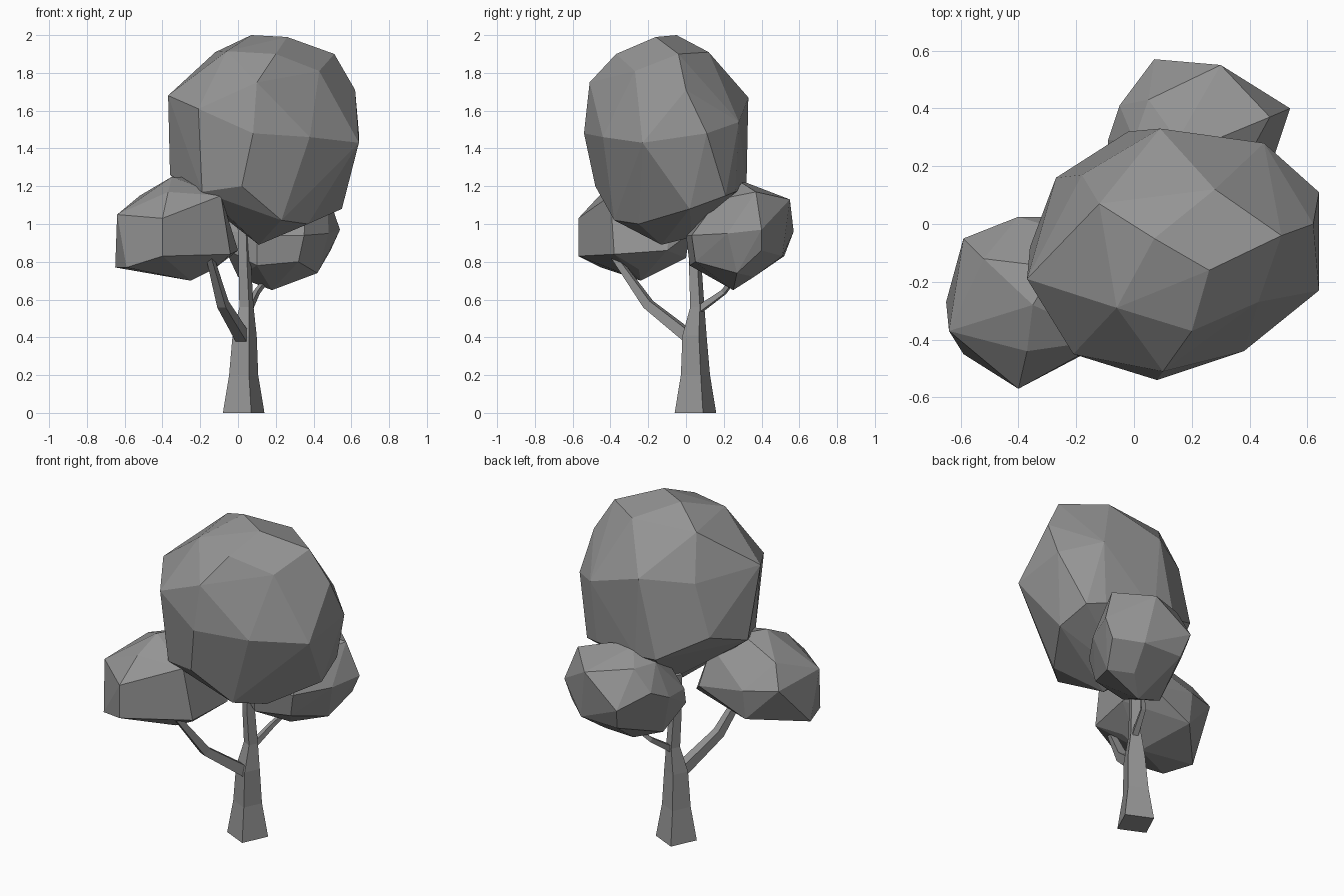
import bpy
import bmesh
import math
from mathutils import Vector

default_cube = bpy.data.objects.get("Cube")
if default_cube:
    bpy.data.objects.remove(default_cube, do_unlink=True)


def make_material(name, colour):
    material = bpy.data.materials.new(name)
    material.use_nodes = True
    material.diffuse_color = colour
    shader = next(n for n in material.node_tree.nodes if n.type == "BSDF_PRINCIPLED")
    shader.inputs["Base Color"].default_value = colour
    shader.inputs["Roughness"].default_value = 0.9
    return material


grey = make_material("plain grey", (0.3, 0.3, 0.3, 1))


def finish(name, bm):
    """Turn a bmesh into a flat shaded object."""
    bmesh.ops.recalc_face_normals(bm, faces=bm.faces)
    mesh = bpy.data.meshes.new(name)
    bm.to_mesh(mesh)
    bm.free()
    mesh.materials.append(grey)
    obj = bpy.data.objects.new(name, mesh)
    bpy.context.collection.objects.link(obj)
    return obj


def limb(name, path, turn=20, sides=4):
    """Loft a tapering four-sided limb along (x, y, z, radius) stations."""
    bm = bmesh.new()
    direction = Vector(path[-1][:3]) - Vector(path[0][:3])
    rotation = direction.to_track_quat("Z", "Y")
    loops = []
    for x, y, z, radius in path:
        loop = []
        for i in range(sides):
            angle = math.radians(turn) + math.tau * i / sides
            offset = Vector((math.cos(angle), math.sin(angle), 0)) * radius
            loop.append(bm.verts.new(Vector((x, y, z)) + rotation @ offset))
        loops.append(loop)
    for lower, upper in zip(loops, loops[1:]):
        for i in range(sides):
            j = (i + 1) % sides
            bm.faces.new((lower[i], lower[j], upper[j], upper[i]))
    bm.faces.new(loops[0])
    bm.faces.new(loops[-1])
    return finish(name, bm)


def foliage(name, *tiers):
    """Wrap a faceted skin around a few tiers of corners, listed top to bottom."""
    bm = bmesh.new()
    for tier in tiers:
        for corner in tier:
            bm.verts.new(corner)
    hull = bmesh.ops.convex_hull(bm, input=bm.verts)
    loose = {v for v in hull["geom_interior"] + hull["geom_unused"]
             if isinstance(v, bmesh.types.BMVert)}
    bmesh.ops.delete(bm, geom=list(loose), context="VERTS")
    bmesh.ops.dissolve_limit(bm, angle_limit=math.radians(4),
                             verts=bm.verts, edges=bm.edges)
    return finish(name, bm)


# Trunk and the two bent branches
limb("trunk", [
    (.03, .05, 0, .117), (.03, .05, .2, .082), (.035, .045, .41, .068),
    (.045, .06, .56, .04), (.037, .05, .76, .036), (.03, .05, 1, .034)])
limb("front_right_branch", [
    (.025, .02, .4, .044), (-.08, -.2, .575, .035), (-.15, -.38, .83, .022)], 45)
limb("back_left_branch", [
    (.05, .06, .54, .025), (.1, .2, .64, .018), (.17, .27, .73, .014)], 45)

# Large crown
foliage(
    "main_crown",
    # cap
    [(.26, -.16, 1.99), (.07, -.05, 2)],
    # shoulder
    [(-.12, .07, 1.91), (-.06, -.29, 1.915), (.2, -.37, 1.9), (.51, -.04, 1.9),
     (.28, .12, 1.91), (.43, -.27, 1.81)],
    # upper girth
    [(.1, -.51, 1.75), (-.37, -.19, 1.68), (-.21, -.45, 1.61), (.62, 0, 1.71),
     (.09, .33, 1.67), (-.18, .17, 1.65)],
    # lower girth
    [(.08, -.54, 1.48), (.38, -.44, 1.46), (.64, -.23, 1.43), (.64, .11, 1.48),
     (.45, .28, 1.54)],
    # underside
    [(-.36, -.08, 1.26), (-.27, .16, 1.34), (-.19, -.4, 1.17), (.02, -.48, 1.2),
     (-.02, .32, 1.2), (.12, .32, 1.19), (.42, .26, 1.17), (.52, .21, 1.15),
     (.55, .02, 1.08), (.37, -.25, 1), (.23, -.38, 1.02)],
    # bottom tip
    [(.11, -.13, .89), (.1, .03, .93)])

# Small crown at the front right
foliage(
    "front_right_crown",
    [(-.35, -.28, 1.25), (-.27, -.15, 1.25)],
    [(-.52, -.12, 1.15), (-.37, -.44, 1.17), (-.09, -.4, 1.15), (-.13, -.06, 1.17)],
    [(-.64, -.37, 1.05), (-.4, -.57, 1.03), (-.59, -.05, 1.02), (-.4, .025, 1),
     (-.1, .02, .95)],
    [(0, -.1, .86), (-.4, -.57, .83), (-.04, -.38, .84), (-.19, -.46, .84),
     (-.4, 0, .82)],
    [(-.65, -.27, .77), (-.59, -.45, .77), (-.13, -.25, .76)],
    [(-.25, -.24, .7)])

# Small crown at the back left
foliage(
    "back_left_crown",
    [(.15, .29, 1.23), (.3, .3, 1.215)],
    [(.05, .13, 1.13), (0, .29, 1.17), (.05, .43, 1.17), (.36, .17, 1.13),
     (.3, .55, 1.13), (.47, .37, 1.17)],
    [(.54, .4, .97), (.07, .57, .96), (-.05, .41, 1.04), (-.09, .29, .98),
     (-.08, .13, .97), (.48, .22, .95), (.35, .03, .94), (.1, 0, .94)],
    [(-.07, .1, .87), (.1, .02, .78), (.32, .05, .8), (.35, .51, .83),
     (.1, .52, .83), (.49, .4, .86)],
    [(.42, .27, .74), (.3, .36, .72), (0, .22, .72)],
    [(.18, .25, .65)])
